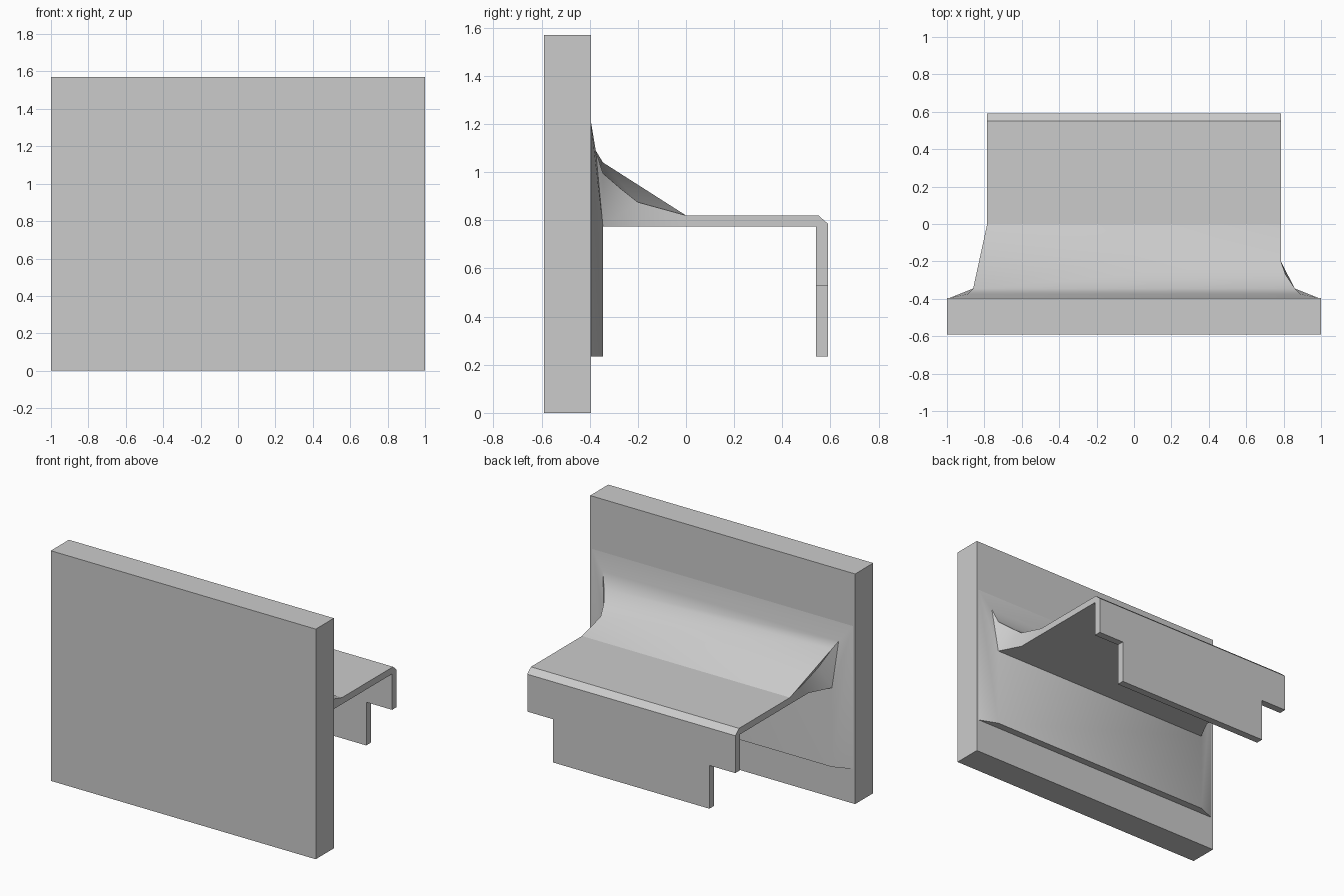
import bpy, bmesh
from math import radians

cube = bpy.data.objects.get("Cube")
if cube:
    bpy.data.objects.remove(cube, do_unlink=True)

grey = bpy.data.materials.new("plain grey")
grey.use_nodes = True
grey.diffuse_color = (0.6, 0.6, 0.6, 1)
grey.node_tree.nodes["Principled BSDF"].inputs["Base Color"].default_value = (0.6, 0.6, 0.6, 1)


def finish(name, bm, smooth=False):
    bmesh.ops.recalc_face_normals(bm, faces=bm.faces)
    mesh = bpy.data.meshes.new(name)
    bm.to_mesh(mesh)
    bm.free()
    mesh.materials.append(grey)
    obj = bpy.data.objects.new(name, mesh)
    bpy.context.collection.objects.link(obj)
    if smooth:
        bpy.ops.object.select_all(action="DESELECT")
        obj.select_set(True)
        bpy.context.view_layer.objects.active = obj
        bpy.ops.object.shade_smooth_by_angle(angle=radians(30))
    return obj


def prism(name, profile, half_width):
    """Extrude a (y, z) profile along x, centred on x = 0."""
    bm = bmesh.new()
    face = bm.faces.new([bm.verts.new((-half_width, y, z)) for y, z in profile])
    ext = bmesh.ops.extrude_face_region(bm, geom=[face])
    moved = [v for v in ext["geom"] if isinstance(v, bmesh.types.BMVert)]
    bmesh.ops.translate(bm, verts=moved, vec=(2 * half_width, 0, 0))
    return finish(name, bm)


def rect(y0, y1, z0, z1):
    return [(y0, z0), (y1, z0), (y1, z1), (y0, z1)]


# Upright panel
prism("wall_panel", rect(-0.59, -0.395, 0, 1.57), 1.0)

# Shelf with its chamfered, turned-down lip
prism("shelf", [(0, 0.82), (0.55, 0.82), (0.59, 0.785), (0.59, 0.53),
                (0.54, 0.53), (0.54, 0.775), (0, 0.775)], 0.785)
# Narrower tab below the lip
prism("lip_tab", rect(0.54, 0.59, 0.235, 0.53), 0.59)

# Flared root: curved top, backing plate and sides that join shelf to panel
POINTS = {
    "wall": (0.985, -0.395, 1.21),
    "flare": (0.89, -0.375, 1.09),
    "peak": (0.86, -0.345, 1.04),
    "curve": (0.81, -0.27, 0.93),
    "neck": (0.785, -0.2, 0.875),
    "shelf": (0.785, 0, 0.82),
    "shelf_low": (0.785, 0, 0.775),
    "neck_low": (0.785, -0.2, 0.775),
    "plate_top": (0.86, -0.345, 0.775),
    "plate_foot": (0.86, -0.345, 0.235),
    "wall_foot": (0.985, -0.395, 0.235),
}
bm = bmesh.new()
R = {k: bm.verts.new(p) for k, p in POINTS.items()}
L = {k: bm.verts.new((-x, y, z)) for k, (x, y, z) in POINTS.items()}
R["peak"].co.z = 0.995

# Sides, the same on both ends
SIDE = ["wall flare plate_top", "wall plate_top plate_foot wall_foot",
        "flare peak plate_top", "peak curve plate_top",
        "curve neck plate_top", "neck neck_low plate_top",
        "neck shelf shelf_low neck_low"]
for end in (L, R):
    for keys in SIDE:
        bm.faces.new([end[k] for k in keys.split()])

# Bands running straight across
for a, b in (("wall", "flare"), ("shelf_low", "neck_low"), ("neck_low", "plate_top"),
             ("plate_top", "plate_foot"), ("plate_foot", "wall_foot")):
    bm.faces.new([L[a], R[a], R[b], L[b]])
bm.faces.new([L["flare"], R["flare"], R["peak"], L["peak"]])

# Top folds fan out from the left-hand peak
peak = L["peak"]
for a, b in (("peak", "curve"), ("curve", "neck"), ("neck", "shelf")):
    bm.faces.new([peak, R[a], R[b]])
bm.faces.new([peak, R["shelf"], L["shelf"]])
bm.faces.new([peak, L["shelf"], L["neck"]])
bm.faces.new([peak, L["neck"], L["curve"]])
finish("flared_root", bm, smooth=True)
